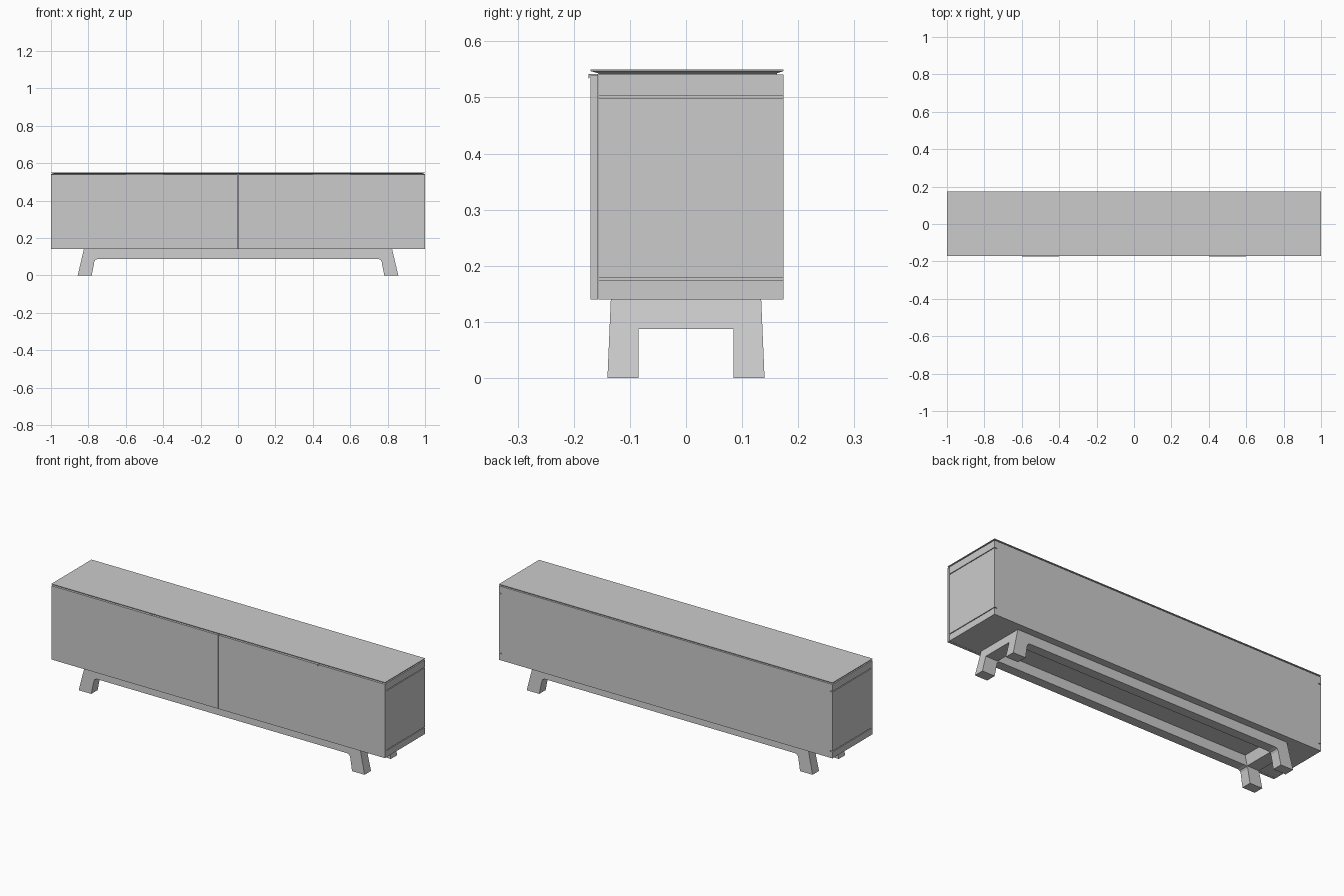
import bpy, bmesh

if "Cube" in bpy.data.objects:
    bpy.data.objects.remove(bpy.data.objects["Cube"])

def make(name, verts, faces):
    bm = bmesh.new()
    vs = [bm.verts.new(v) for v in verts]
    for f in faces:
        bm.faces.new([vs[i] for i in f])
    bmesh.ops.recalc_face_normals(bm, faces=bm.faces)
    me = bpy.data.meshes.new(name)
    bm.to_mesh(me)
    bm.free()
    ob = bpy.data.objects.new(name, me)
    bpy.context.collection.objects.link(ob)
    return ob

def loft(name, rings):
    """Closed solid through rings with equal point counts."""
    n = len(rings[0])
    faces = [tuple(range(n)), tuple(range((len(rings) - 1) * n, len(rings) * n))]
    for r in range(len(rings) - 1):
        for i in range(n):
            j = (i + 1) % n
            faces.append((r * n + i, r * n + j, (r + 1) * n + j, (r + 1) * n + i))
    return make(name, [p for ring in rings for p in ring], faces)

def rect(x0, x1, y0, y1, z):
    return [(x0, y0, z), (x1, y0, z), (x1, y1, z), (x0, y1, z)]

def box(name, x0, x1, y0, y1, z0, z1):
    return loft(name, [rect(x0, x1, y0, y1, z0), rect(x0, x1, y0, y1, z1)])

FRONT, BODY, BACK = -0.170, -0.156, 0.174
Z0, Z1 = 0.14, 0.541

# Carcass core
box("carcass", -0.985, 0.985, BODY, BACK, Z0, Z1)

for s, side in ((-1, "left"), (1, "right")):
    # Side panel in three pieces, separated by thin grooves
    for part, a, b in (("lower", Z0, 0.175), ("middle", 0.179, 0.499), ("upper", 0.503, Z1)):
        x = sorted((s * 0.985, s * 1.0))
        box(f"{side}_side_{part}", x[0], x[1], BODY, BACK, a, b)
    # Door
    x = sorted((s * 0.002, s * 1.0))
    box(f"{side}_door", x[0], x[1], FRONT, BODY - 0.001, Z0, 0.540)
    # Edge pull: thin tab with a short hanging lip
    x = sorted((s * 0.4, s * 0.6))
    prof = [(-0.157, 0.540), (-0.172, 0.540), (-0.1725, 0.534), (-0.174, 0.534),
            (-0.174, 0.5415), (-0.157, 0.5415)]
    loft(f"{side}_pull", [[(xx, y, z) for y, z in prof] for xx in x])

# Thin top with under-bevelled edge
loft("top", [rect(-0.985, 0.985, -0.156, 0.162, Z1),
             rect(-0.985, 0.985, -0.156, 0.162, 0.543),
             rect(-1, 1, FRONT, BACK, 0.547),
             rect(-1, 1, FRONT, BACK, 0.55)])

# Splayed legs joined by a long rail, front and back
half = [(0.75, 0.087), (0.762, 0.083), (0.768, 0.073), (0.782, 0), (0.857, 0), (0.824, Z0)]
profile = half + [(-x, z) for x, z in reversed(half)]
for s, side in ((-1, "front"), (1, "back")):
    inner = [(x, s * (0.0845 + 0.0005 * (1 - z / Z0)), z) for x, z in profile]
    outer = [(x, s * (0.134 + 0.006 * (1 - z / Z0)), z) for x, z in profile]
    loft(f"{side}_leg_frame", [inner, outer])

# End rails between the legs
for s, side in ((-1, "left"), (1, "right")):
    lo = sorted((s * 0.764, s * 0.8365))
    hi = sorted((s * 0.752, s * 0.824))
    loft(f"{side}_end_rail", [rect(lo[0], lo[1], -0.085, 0.085, 0.087),
                              rect(hi[0], hi[1], -0.085, 0.085, Z0)])
